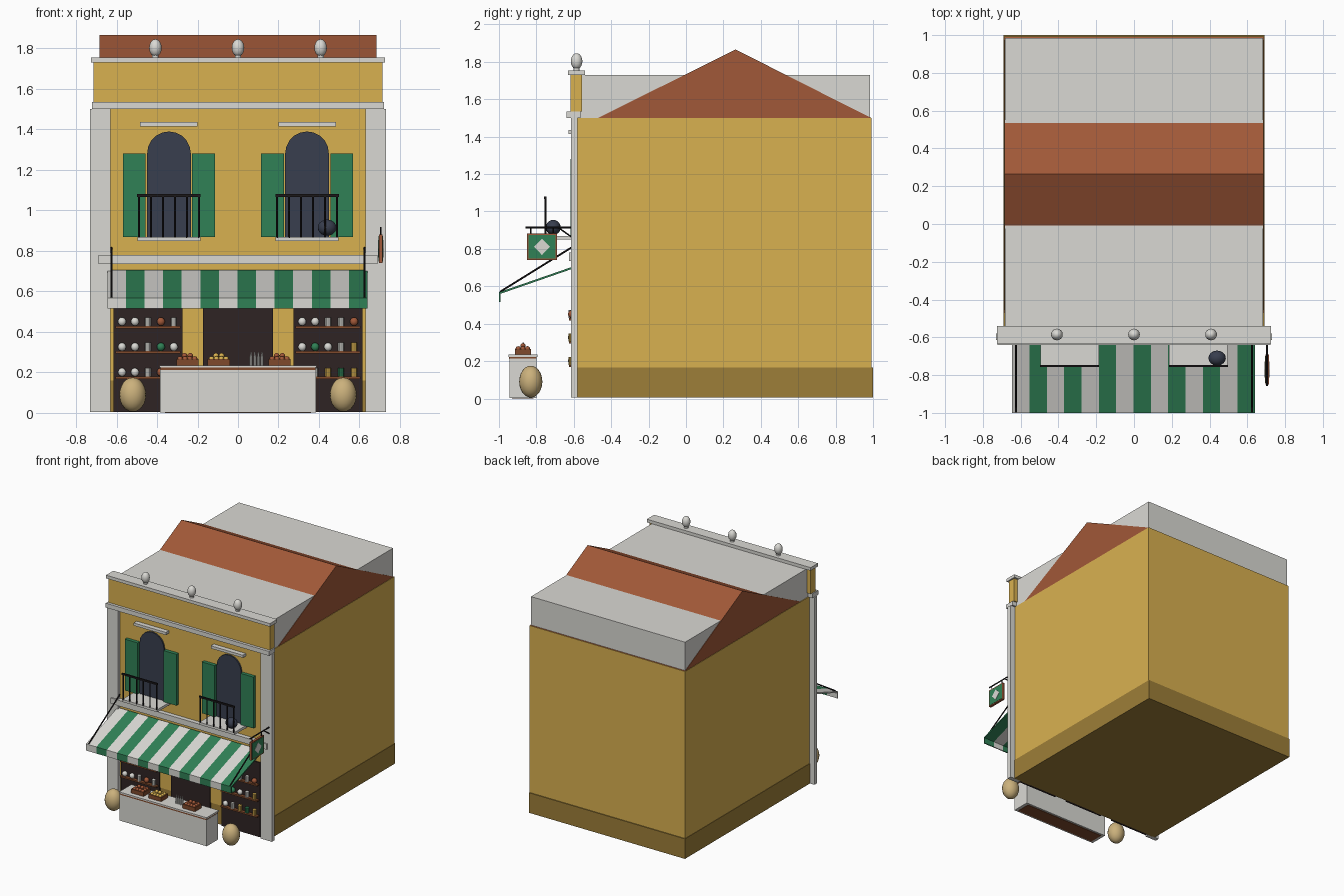
import bpy, bmesh, math
from mathutils import Vector

if "Cube" in bpy.data.objects:
    bpy.data.objects.remove(bpy.data.objects["Cube"], do_unlink=True)


def material(name, *rgb):
    lin = [((c / 255 + 0.055) / 1.055) ** 2.4 for c in rgb] + [1]
    m = bpy.data.materials.new(name)
    m.use_nodes = True
    m.diffuse_color = lin
    m.node_tree.nodes["Principled BSDF"].inputs["Base Color"].default_value = lin
    return m


STONE = material("pale stone", 218, 217, 212)
OCHRE = material("ochre plaster", 217, 177, 80)
PLINTH = material("dark ochre", 157, 126, 56)
TILE = material("terracotta", 161, 88, 56)
GREEN = material("green", 48, 129, 86)
SLATE = material("slate glass", 56, 62, 78)
DARK = material("dark interior", 47, 36, 36)
IRON = material("black iron", 27, 24, 26)
SACK = material("sackcloth", 203, 177, 124)
WOOD = material("brown wood", 128, 74, 44)


def finish(name, bm, mat, smooth=False):
    bmesh.ops.recalc_face_normals(bm, faces=bm.faces[:])
    me = bpy.data.meshes.new(name)
    bm.to_mesh(me)
    bm.free()
    me.materials.append(mat)
    for p in me.polygons:
        p.use_smooth = smooth
    ob = bpy.data.objects.new(name, me)
    bpy.context.collection.objects.link(ob)
    return ob


def box(name, x, y, z, mat):
    """Box from (min, max) pairs."""
    bm = bmesh.new()
    bmesh.ops.create_cube(bm, size=1)
    for v in bm.verts:
        v.co = [(a + b) / 2 + c * (b - a) for c, (a, b) in zip(v.co, (x, y, z))]
    return finish(name, bm, mat)


def prism(name, pts, axis, lo, hi, mat):
    """Extrude a 2D outline along x (points are y, z) or y (points are x, z)."""
    bm = bmesh.new()
    place = (lambda a, b: (lo, a, b)) if axis == "x" else (lambda a, b: (a, lo, b))
    face = bm.faces.new([bm.verts.new(place(a, b)) for a, b in pts])
    new = bmesh.ops.extrude_face_region(bm, geom=[face])["geom"]
    shift = Vector((hi - lo, 0, 0)) if axis == "x" else Vector((0, hi - lo, 0))
    bmesh.ops.translate(bm, vec=shift, verts=[g for g in new if isinstance(g, bmesh.types.BMVert)])
    return finish(name, bm, mat)


def ball(name, pos, radii, mat, seg=16):
    bm = bmesh.new()
    bmesh.ops.create_uvsphere(bm, u_segments=seg, v_segments=seg // 2 + 2, radius=1)
    for v in bm.verts:
        v.co = [p + c * r for p, c, r in zip(pos, v.co, radii)]
    return finish(name, bm, mat, True)


def rod(name, a, b, r, mat, r2=None, seg=8):
    """Round bar between two points, optionally tapered."""
    a, b = Vector(a), Vector(b)
    bm = bmesh.new()
    bmesh.ops.create_cone(bm, cap_ends=True, segments=seg, radius1=r,
                          radius2=r if r2 is None else r2, depth=(b - a).length)
    turn = (b - a).to_track_quat("Z", "Y")
    for v in bm.verts:
        v.co = turn @ v.co + (a + b) / 2
    return finish(name, bm, mat)


def wide(half):
    return (-half, half)


# Main block and roof
box("walls", wide(.688), (-.59, .993), (.16, 1.5), OCHRE)
box("plinth", wide(.691), (-.585, 1), (.005, .165), PLINTH)
box("flat_roof", wide(.682), (-.57, .985), (1.495, 1.73), STONE)
prism("gable_roof", [(-.47, 1.5), (.99, 1.5), (.265, 1.866)], "x", -.685, .685, TILE)

# Facade trim
for s, side in ((-1, "right"), (1, "left")):
    box(side + "_pilaster", sorted((s * .63, s * .73)), (-.615, -.58), (.005, 1.5), STONE)
box("belt_course", wide(.69), (-.625, -.58), (.735, .78), STONE)
box("lower_cornice", wide(.722), (-.64, -.565), (1.5, 1.535), STONE)
box("parapet", wide(.714), (-.618, -.556), (1.535, 1.732), OCHRE)
box("coping", wide(.725), (-.632, -.54), (1.73, 1.755), STONE)
for i in range(3):
    x = (i - 1) * .408
    rod("finial_neck", (x, -.585, 1.75), (x, -.585, 1.77), .016, STONE, seg=12)
    ball("finial", (x, -.585, 1.803), (.031, .031, .043), STONE)

# Arched windows with shutters and balconies
for cx, side in ((-.341, "right"), (.341, "left")):
    arch = [(cx - .108, .86), (cx + .108, .86)]
    arch += [(cx + .108 * math.cos(t), 1.28 + .11 * math.sin(t))
             for t in (math.pi * k / 10 for k in range(11))]
    prism(side + "_window", arch, "y", -.602, -.58, SLATE)
    for s in (-1, 1):
        box(side + "_shutter", sorted((cx + s * .115, cx + s * .228)),
            (-.618, -.59), (.87, 1.28), GREEN)
    box(side + "_lintel", (cx - .142, cx + .142), (-.628, -.58), (1.415, 1.436), STONE)
    box(side + "_balcony_floor", (cx - .155, cx + .155), (-.755, -.58), (.85, .87), STONE)
    box(side + "_balcony_rail", (cx - .157, cx + .157), (-.758, -.746), (1.067, 1.08), IRON)
    for k in range(6):
        x = cx - .148 + k * .0592
        rod(side + "_baluster", (x, -.752, .865), (x, -.752, 1.07), .005, IRON, seg=6)
ball("balcony_globe", (.44, -.71, .915), (.046, .04, .04), SLATE)

# Striped awning with valance and stays
STRIPES = 14
w = 1.285 / STRIPES
for i in range(STRIPES):
    x0 = -.645 + i * w
    cloth = GREEN if i % 2 else STONE
    prism("awning_stripe", [(-.6, .696), (-.6, .707), (-1, .568), (-1, .557)],
          "x", x0, x0 + w, cloth)
    box("valance_flap", (x0, x0 + w), (-1, -.992), (.515, .56), cloth)
for x in (-.625, .625):
    rod("awning_stay", (x, -.995, .57), (x, -.6, .815), .005, IRON, seg=6)

# Shop openings
box("doorway", wide(.172), (-.6, -.58), (.005, .6), DARK)


def goods(kind, x, z):
    colour = {"w": STONE, "t": TILE, "g": GREEN, "y": OCHRE}[kind.lower()]
    if kind.isupper():
        rod("jar", (x, -.612, z), (x, -.612, z + .042), .015, colour, seg=10)
    else:
        ball("bowl", (x, -.612, z + .021), (.021, .019, .021), colour, 10)


# Shelves: lower case is round goods, upper case is jars
for cx, rows in ((-.445, ("wwWtW", "wwWgw", "wwWtW")), (.445, ("wwWWt", "wgwWY", "wWYGY"))):
    box("display_recess", (cx - .17, cx + .17), (-.6, -.58), (.005, .6), DARK)
    for r, row in enumerate(rows):
        z = .43 - r * .125
        box("shelf", (cx - .16, cx + .16), (-.626, -.59), (z - .012, z), WOOD)
        for k, kind in enumerate(row):
            goods(kind, cx - .128 + k * .064, z)

# Counter
box("counter", wide(.385), (-.945, -.8), (.003, .214), STONE)
box("counter_base", wide(.36), (-.93, -.815), (0, .006), WOOD)
box("counter_trim", wide(.383), (-.947, -.798), (.212, .224), WOOD)
box("counter_top", wide(.387), (-.95, -.795), (.223, .234), STONE)


def crate(cx, fruit):
    x0, x1, y0, y1 = cx - .055, cx + .055, -.915, -.83
    box("crate_floor", (x0, x1), (y0, y1), (.234, .252), WOOD)
    for y in (y0, y1 - .006):
        box("crate_side", (x0, x1), (y, y + .006), (.234, .266), WOOD)
    for x in (x0, x1 - .006):
        box("crate_end", (x, x + .006), (y0, y1), (.234, .266), WOOD)
    for i in range(4):
        for j in range(3):
            ball("fruit", (cx - .036 + i * .024, -.897 + j * .025, .266), (.014,) * 3, fruit, 8)
    for i in range(2):
        ball("top_fruit", (cx - .014 + i * .028, -.872, .282), (.014,) * 3, fruit, 8)


crate(-.25, TILE)
crate(-.095, OCHRE)
crate(.205, TILE)
for k in range(4):
    x = .065 + k * .018
    rod("bottle", (x, -.87, .234), (x, -.87, .278), .008, STONE, seg=10)
    rod("bottle_neck", (x, -.87, .278), (x, -.87, .3), .006, STONE, .003, 10)

# Sacks beside the counter
for x in (-.52, .52):
    ball("sack", (x, -.83, .09), (.066, .062, .085), SACK, 20)

# Hanging sign
SX = .705
rod("sign_bracket", (SX, -.858, .914), (SX, -.6, .914), .005, IRON)
rod("sign_brace", (SX, -.68, .912), (SX, -.6, .855), .004, IRON, seg=6)
for y in (-.83, -.71):
    rod("sign_hanger", (SX, y, .88), (SX, y, .914), .003, IRON, seg=6)
box("sign_frame", (SX - .009, SX + .009), (-.85, -.69), (.74, .882), TILE)
box("sign_panel", (SX - .011, SX + .011), (-.842, -.698), (.748, .874), GREEN)
prism("sign_diamond", [(-.812, .811), (-.77, .767), (-.728, .811), (-.77, .855)],
      "x", SX - .013, SX + .013, STONE)
